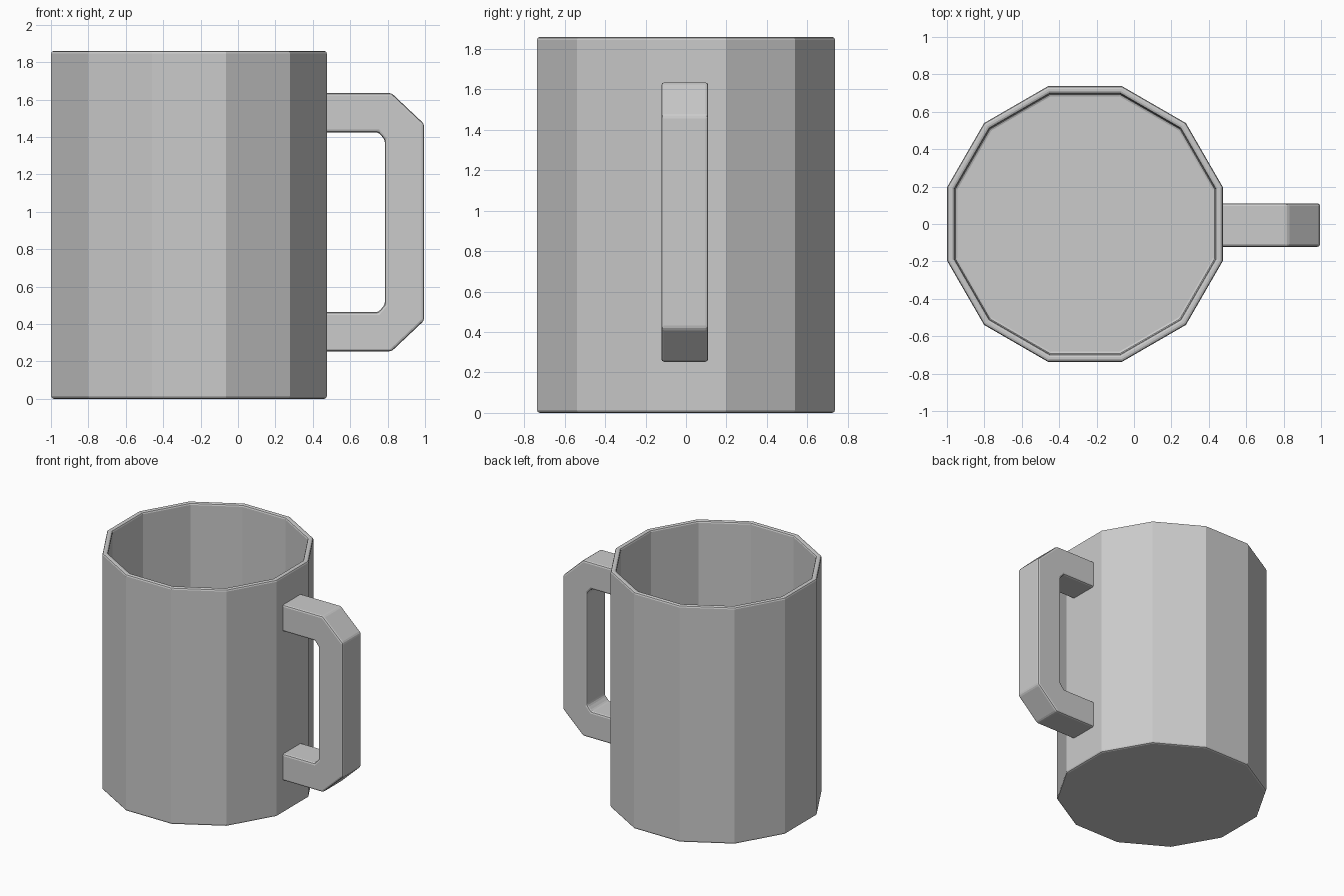
import bpy, bmesh, math

if "Cube" in bpy.data.objects:
    bpy.data.objects.remove(bpy.data.objects["Cube"])

SIDES = 12
CENTRE_X = -0.262
Y_HANDLE = -0.006


def finish(name, bm, bevel, angle):
    """Turn a bmesh into an object with slightly rounded edges."""
    bmesh.ops.recalc_face_normals(bm, faces=bm.faces)
    mesh = bpy.data.meshes.new(name)
    bm.to_mesh(mesh)
    bm.free()
    obj = bpy.data.objects.new(name, mesh)
    bpy.context.collection.objects.link(obj)
    mod = obj.modifiers.new("soft_edges", 'BEVEL')
    mod.width = bevel
    mod.segments = 2
    mod.limit_method = 'ANGLE'
    mod.angle_limit = math.radians(angle)
    return obj


def bridge(bm, loop_a, loop_b):
    n = len(loop_a)
    for i in range(n):
        j = (i + 1) % n
        bm.faces.new((loop_a[i], loop_a[j], loop_b[j], loop_b[i]))


# Twelve-sided hollow body: (apothem, height) from base, over the rim, to inner floor
bm = bmesh.new()
rings = []
for apothem, z in [(0.737, 0), (0.737, 1.86), (0.697, 1.86), (0.697, 0.04)]:
    r = apothem / math.cos(math.pi / SIDES)
    angles = [2 * math.pi * (i + 0.5) / SIDES for i in range(SIDES)]
    rings.append([bm.verts.new((CENTRE_X + r * math.cos(a), r * math.sin(a), z))
                  for a in angles])
for a, b in zip(rings, rings[1:]):
    bridge(bm, a, b)
bm.faces.new(rings[0])
bm.faces.new(rings[-1])
finish("mug_body", bm, 0.014, 45)

# Chamfered handle: rectangular section following outer/inner (x, z) pairs
upper = [((0.455, 1.635), (0.455, 1.425)),
         ((0.82, 1.635), (0.75, 1.425)),
         ((0.995, 1.47), (0.785, 1.385))]
MID_Z = 0.944
lower = [tuple((x, 2 * MID_Z - z) for x, z in pair) for pair in reversed(upper)]
bm = bmesh.new()
sections = []
for outer, inner in upper + lower:
    corners = [(outer, -1), (outer, 1), (inner, 1), (inner, -1)]
    sections.append([bm.verts.new((x, Y_HANDLE + s * 0.116, z))
                     for (x, z), s in corners])
for a, b in zip(sections, sections[1:]):
    bridge(bm, a, b)
bm.faces.new(sections[0])
bm.faces.new(sections[-1])
finish("mug_handle", bm, 0.014, 30)
